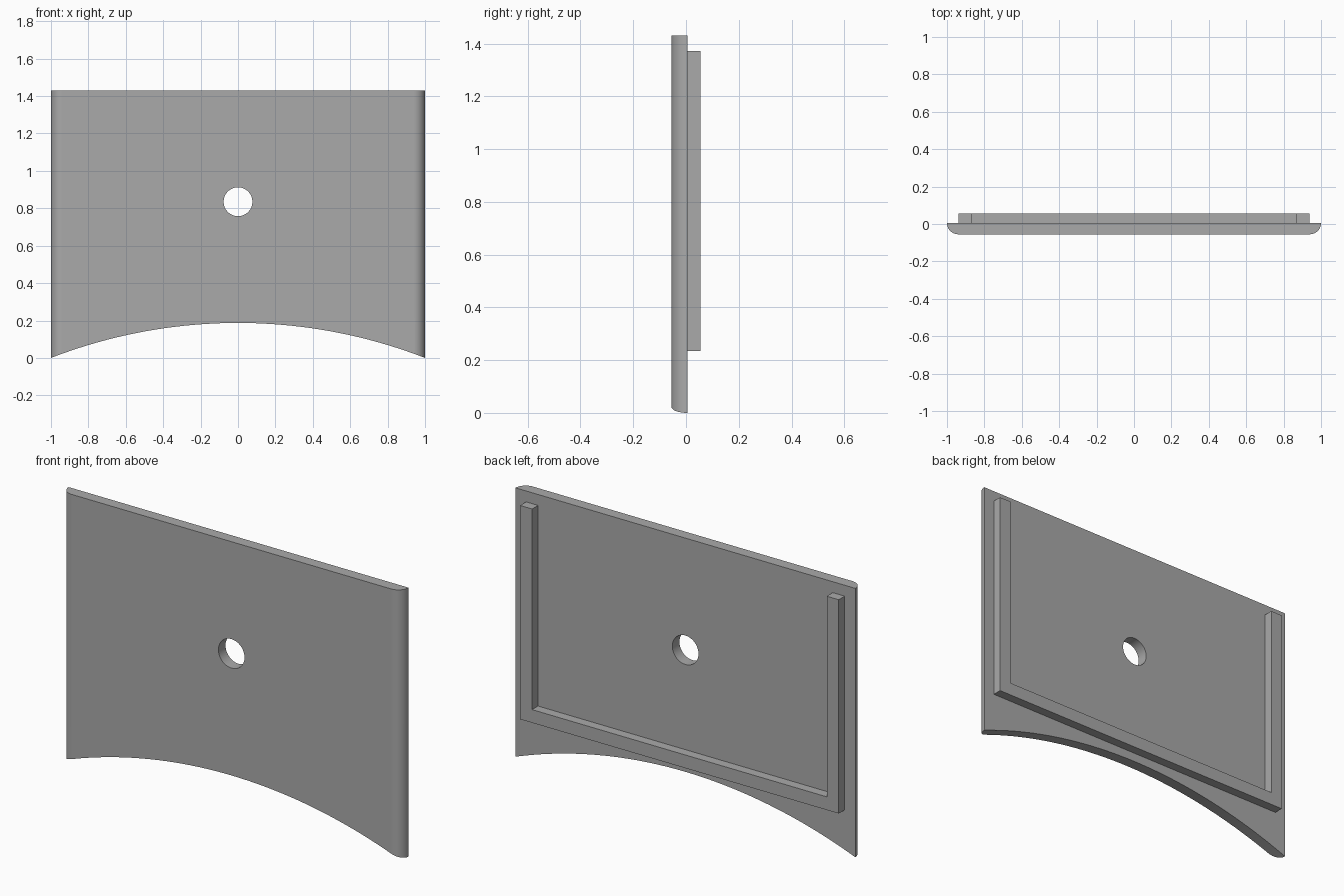
import bpy, bmesh, math
from mathutils import Matrix

if "Cube" in bpy.data.objects:
    bpy.data.objects.remove(bpy.data.objects["Cube"])

grey = bpy.data.materials.new("plain_grey")
grey.diffuse_color = (0.4, 0.4, 0.4, 1)
grey.use_nodes = True
grey.node_tree.nodes["Principled BSDF"].inputs["Base Color"].default_value = grey.diffuse_color

BACK, FRONT, TOP = 0.005, -0.055, 1.43
R = BACK - FRONT          # rounded side radius
RISE = 0.187              # height of the bottom arch
ARC = (1 + RISE ** 2) / (2 * RISE)


def make_object(name, bm):
    bmesh.ops.recalc_face_normals(bm, faces=bm.faces)
    me = bpy.data.meshes.new(name)
    bm.to_mesh(me)
    bm.free()
    me.materials.append(grey)
    ob = bpy.data.objects.new(name, me)
    bpy.context.collection.objects.link(ob)
    return ob


def prism(name, points, direction):
    """Extrude a closed outline of 3D points along a direction."""
    bm = bmesh.new()
    face = bm.faces.new([bm.verts.new(p) for p in points])
    new = bmesh.ops.extrude_face_region(bm, geom=[face])["geom"]
    bmesh.ops.translate(bm, vec=direction,
                        verts=[v for v in new if isinstance(v, bmesh.types.BMVert)])
    return make_object(name, bm)


def cutter(name, radius, z, segments):
    """Round cutter running along y."""
    bm = bmesh.new()
    bmesh.ops.create_cone(bm, cap_ends=True, segments=segments, radius1=radius,
                          radius2=radius, depth=1,
                          matrix=Matrix.Translation((0, 0, z)) @ Matrix.Rotation(math.pi / 2, 4, 'X'))
    ob = make_object(name, bm)
    ob.hide_render = True
    return ob


# plate: flat back, rounded front side edges
N = 14
quarter = [(1 - R + R * math.cos(a), BACK - R * math.sin(a))
           for a in (i * math.pi / 2 / N for i in range(N + 1))]
outline = quarter + [(-x, y) for x, y in reversed(quarter)]
plate = prism("plate", [(x, y, -0.1) for x, y in outline], (0, 0, TOP + 0.1))

# arched bottom edge and round centre hole
cutters = [cutter("arch_cutter", ARC, RISE - ARC, 360),
           cutter("hole_cutter", 0.077, 0.835, 64)]
for c in cutters:
    mod = plate.modifiers.new(c.name, 'BOOLEAN')
    mod.operation = 'DIFFERENCE'
    mod.solver = 'EXACT'
    mod.object = c
bpy.context.view_layer.update()
result = bpy.data.meshes.new_from_object(
    plate.evaluated_get(bpy.context.evaluated_depsgraph_get()))
plate.modifiers.clear()
plate.data = result
for c in cutters:
    bpy.data.objects.remove(c)

# smooth only the curved faces, keep the 90 degree borders sharp
for p in result.polygons:
    p.use_smooth = max(abs(n) for n in p.normal) < 0.9999 or p.area < 0.01
bm = bmesh.new()
bm.from_mesh(result)
for e in bm.edges:
    e.smooth = e.calc_face_angle(0) < math.radians(30)
bm.to_mesh(result)
bm.free()

# U-shaped rail on the back
XO, XI, Z0, Z1, ZT = 0.937, 0.867, 0.235, 0.305, 1.372
u = [(-XO, Z0), (XO, Z0), (XO, ZT), (XI, ZT), (XI, Z1), (-XI, Z1), (-XI, ZT), (-XO, ZT)]
prism("back_rail", [(x, BACK, z) for x, z in u], (0, 0.05, 0))
